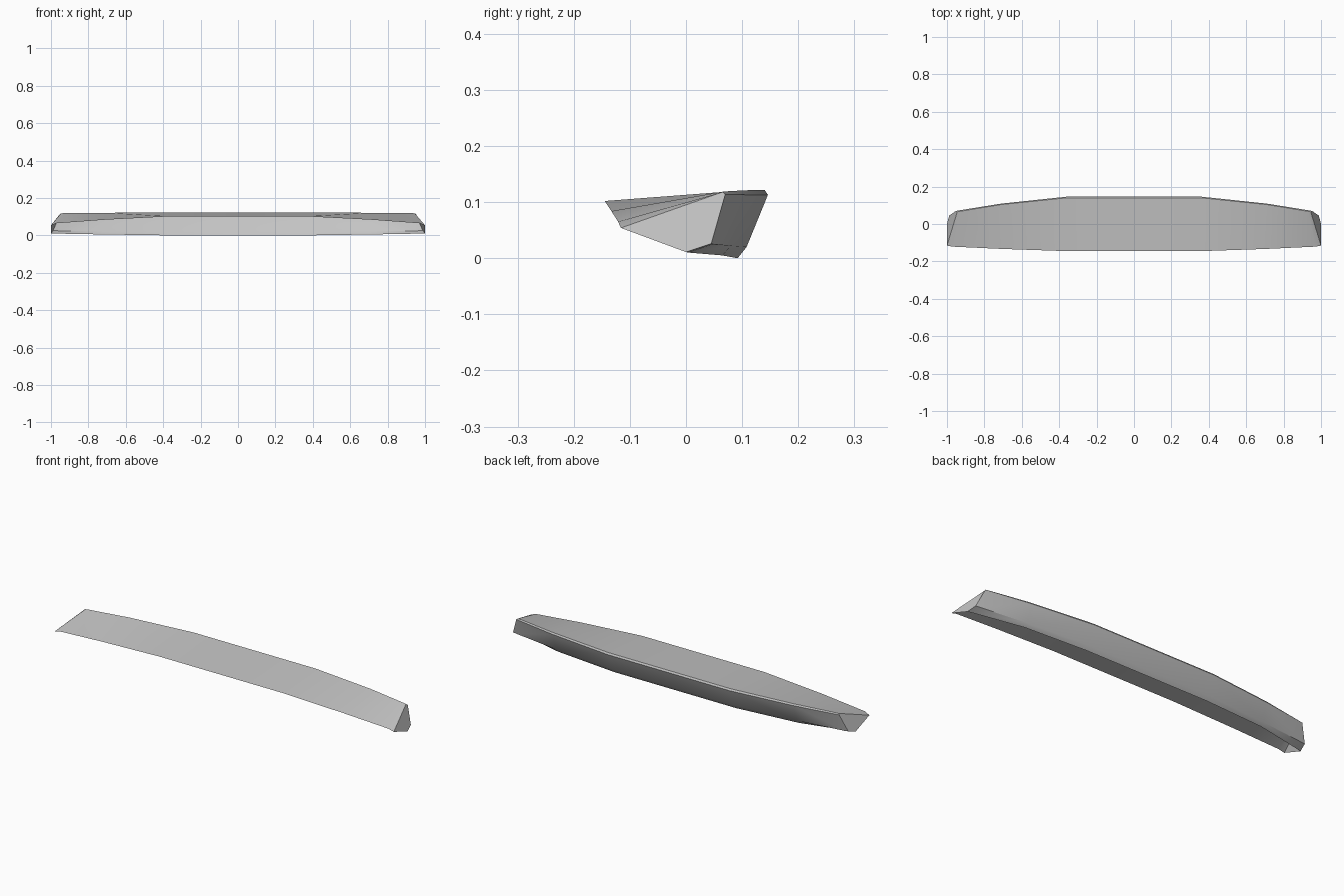
import bpy
import bmesh
import math

default_cube = bpy.data.objects.get("Cube")
if default_cube:
    bpy.data.objects.remove(default_cube, do_unlink=True)


def make_material(name, colour):
    material = bpy.data.materials.new(name)
    material.use_nodes = True
    material.diffuse_color = colour
    material.node_tree.nodes["Principled BSDF"].inputs["Base Color"].default_value = colour
    return material


grey = make_material("plain grey", (0.55, 0.55, 0.55, 1.0))

# Long edges of the left half, each running from the middle to the tapered end
front_lip = [(0, -.145, .102), (.36, -.145, .102), (.71, -.133, .084), (.97, -.121, .065), (1, -.116, .054)]
top_rim = [(0, .14, .122), (.36, .14, .122), (.71, .104, .121), (.93, .068, .119), (.945, .065, .118)]
rear_rim = [(0, .146, .113), (.36, .146, .113), (.71, .109, .113), (.935, .073, .114), (.952, .07, .114)]
rear_chamfer = [(0, .108, .02), (.36, .108, .02), (.71, .08, .022), (.97, .048, .025), (.988, .045, .026)]
keel = [(0, .092, 0), (.36, .092, 0), (.71, .065, .005), (.985, .005, .01), (1, 0, .011)]


def build_shell(name, edges, material):
    """Loft the long edges into a half shell, open underneath, and cap its end."""
    bm = bmesh.new()
    rows = [[bm.verts.new(point) for point in edge] for edge in edges]
    for row, following in zip(rows, rows[1:]):
        for j in range(len(row) - 1):
            bm.faces.new((row[j], row[j + 1], following[j + 1], following[j]))
    bm.faces.new([row[-1] for row in reversed(rows)])
    # Mirror the half across the middle and weld the seam
    geometry = bm.verts[:] + bm.edges[:] + bm.faces[:]
    bmesh.ops.mirror(bm, geom=geometry, axis='X', merge_dist=0.0005)
    bmesh.ops.remove_doubles(bm, verts=bm.verts[:], dist=0.0005)
    bmesh.ops.recalc_face_normals(bm, faces=bm.faces[:])
    # The top panel must face up
    if max(bm.faces, key=lambda face: face.calc_area()).normal.z < 0:
        bmesh.ops.reverse_faces(bm, faces=bm.faces[:])
    mesh = bpy.data.meshes.new(name)
    bm.to_mesh(mesh)
    bm.free()
    mesh.materials.append(material)
    shell = bpy.data.objects.new(name, mesh)
    bpy.context.collection.objects.link(shell)
    return shell


# Tapered blade: a thin panel with a folded back, closed ends and an open front
blade = build_shell("blade", [front_lip, top_rim, rear_rim, rear_chamfer, keel], grey)
bpy.ops.object.select_all(action='DESELECT')
blade.select_set(True)
bpy.context.view_layer.objects.active = blade
bpy.ops.object.shade_smooth_by_angle(angle=math.radians(30))
